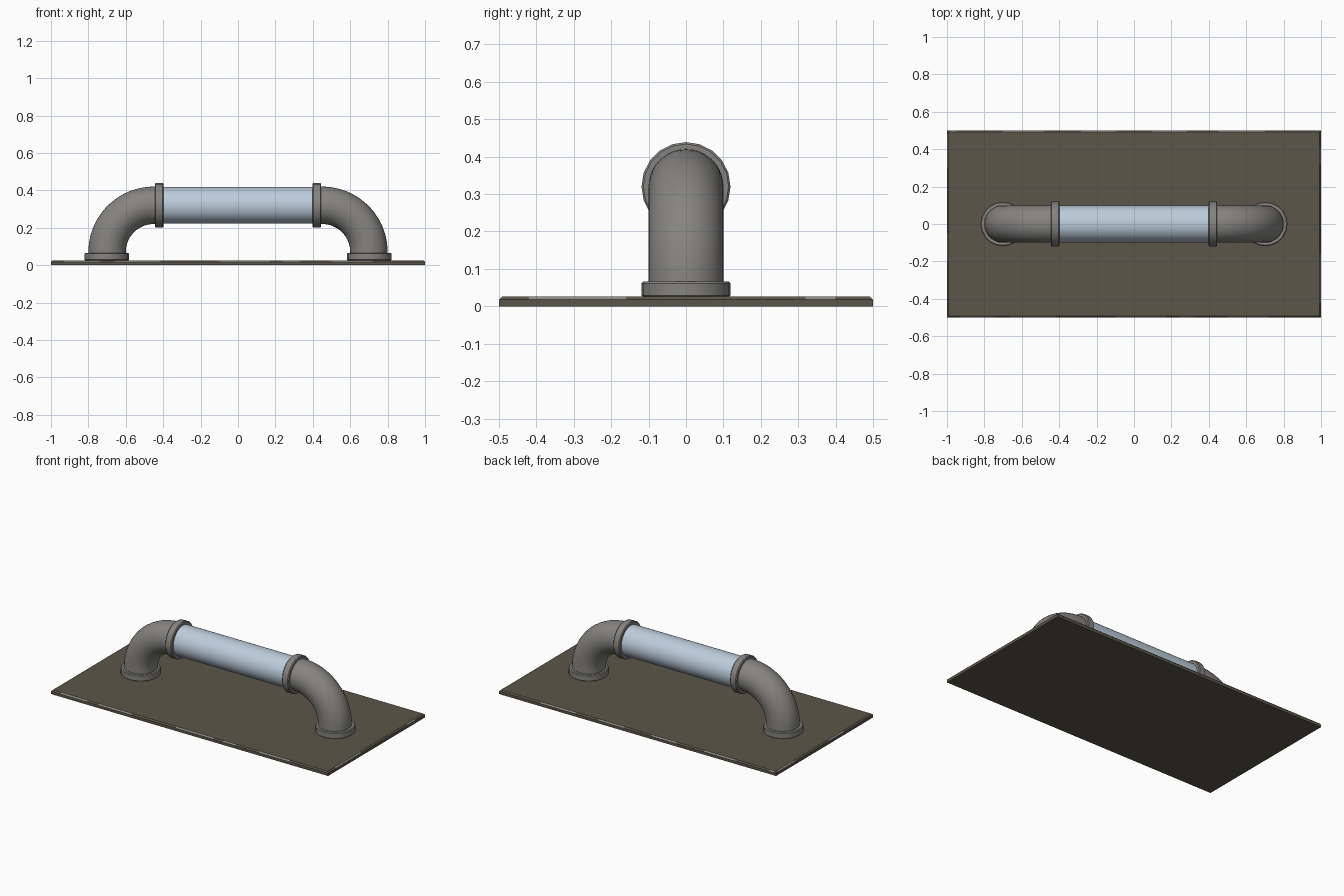
import bpy, bmesh, math
from mathutils import Vector, Matrix

if "Cube" in bpy.data.objects:
    bpy.data.objects.remove(bpy.data.objects["Cube"])


def material(name, rgb):
    m = bpy.data.materials.new(name)
    m.diffuse_color = (*rgb, 1)
    m.use_nodes = True
    m.node_tree.nodes["Principled BSDF"].inputs["Base Color"].default_value = m.diffuse_color
    return m


PLATE = material("dark olive plate", (0.105, 0.094, 0.066))
PIPE = material("grey pipe", (0.235, 0.23, 0.218))
ROD = material("pale blue rod", (0.50, 0.61, 0.71))
WORN = material("worn metal edge", (0.27, 0.27, 0.255))


def finish(name, bm, mats, smooth=True):
    bmesh.ops.recalc_face_normals(bm, faces=bm.faces)
    me = bpy.data.meshes.new(name)
    bm.to_mesh(me)
    bm.free()
    ob = bpy.data.objects.new(name, me)
    bpy.context.collection.objects.link(ob)
    for m in mats:
        me.materials.append(m)
    if smooth:
        bpy.ops.object.select_all(action='DESELECT')
        ob.select_set(True)
        bpy.context.view_layer.objects.active = ob
        bpy.ops.object.shade_smooth_by_angle(angle=math.radians(35))
    return ob


def sweep(name, rings, mat, sides):
    """Skin circles given as (centre, direction in the xz plane, radius)."""
    bm = bmesh.new()
    loops = []
    for c, d, r in rings:
        d = Vector(d).normalized()
        u, v = Vector((0, 1, 0)), d.cross(Vector((0, 1, 0)))
        loops.append([bm.verts.new(Vector(c) + r * (math.cos(a) * u + math.sin(a) * v))
                      for a in (2 * math.pi * i / sides for i in range(sides))])
    for a, b in zip(loops, loops[1:]):
        for i in range(sides):
            j = (i + 1) % sides
            bm.faces.new((a[i], a[j], b[j], b[i]))
    bm.faces.new(loops[0])
    bm.faces.new(loops[-1])
    return finish(name, bm, [mat])


def collar(name, start, axis, length, radius, sides):
    s, d, b = Vector(start), Vector(axis), 0.005
    prof = [(0, radius - b), (b, radius), (length - b, radius), (length, radius - b)]
    return sweep(name, [(s + d * t, d, r) for t, r in prof], PIPE, sides)


# Base plate with a bevelled top rim, worn bare in patches
T, B = 0.026, 0.008
bm = bmesh.new()
bmesh.ops.create_cube(bm, size=1, matrix=Matrix.Translation((0, 0, T / 2)) @ Matrix.Diagonal((2, 1, T, 1)))
rim = [e for e in bm.edges if all(v.co.z > T - 1e-4 for v in e.verts)]
bmesh.ops.bevel(bm, geom=rim, offset=B, segments=1, affect='EDGES')
front = [(-0.93, -0.74), (-0.66, -0.42), (-0.1, 0.17), (0.24, 0.33), (0.5, 0.72)]
back = [(-0.98, -0.95), (-0.7, -0.48), (-0.28, -0.1), (0.1, 0.28), (0.45, 0.7)]
left = [(0.3, 0.48), (-0.2, -0.05)]
right = [(-0.42, -0.16), (0.32, 0.4)]
for axis, spans in ((0, front + back), (1, left + right)):
    for cut in sorted({c for s in spans for c in s}):
        co, no = [0, 0, 0], [0, 0, 0]
        co[axis], no[axis] = cut, 1
        bmesh.ops.bisect_plane(bm, geom=bm.verts[:] + bm.edges[:] + bm.faces[:],
                               plane_co=co, plane_no=no)
bm.normal_update()
for f in bm.faces:
    n, c = f.normal, f.calc_center_median()
    if 0.3 < n.z < 0.95:
        if abs(n.y) > abs(n.x):
            spans, t = (front if n.y < 0 else back), c.x
        else:
            spans, t = (left if n.x < 0 else right), c.y
        f.material_index = int(any(a < t < b for a, b in spans))
finish("base_plate", bm, [PLATE, WORN], smooth=False)

# Grip rod
AXIS_Z = 0.32
sweep("grip_rod", [((x, 0, AXIS_Z), (1, 0, 0), 0.098) for x in (-0.41, 0.41)], ROD, 40)

# Elbow pipes, floor flanges and grip collars on both ends
for s, side in ((-1, "left"), (1, "right")):
    rings = [((s * 0.7, 0, 0.04), (0, 0, 1), 0.1)]
    for i in range(21):
        a = math.pi / 2 * i / 20
        rings.append(((s * (0.45 + 0.25 * math.cos(a)), 0, 0.07 + 0.25 * math.sin(a)),
                      (-s * math.sin(a), 0, math.cos(a)), 0.1))
    rings.append(((s * 0.42, 0, AXIS_Z), (-s, 0, 0), 0.1))
    sweep(side + "_elbow", rings, PIPE, 40)
    collar(side + "_floor_flange", (s * 0.702, 0, 0.024), (0, 0, 1), 0.042, 0.119, 20)
    collar(side + "_grip_collar", (s * 0.398, 0, AXIS_Z), (s, 0, 0), 0.047, 0.119, 20)
